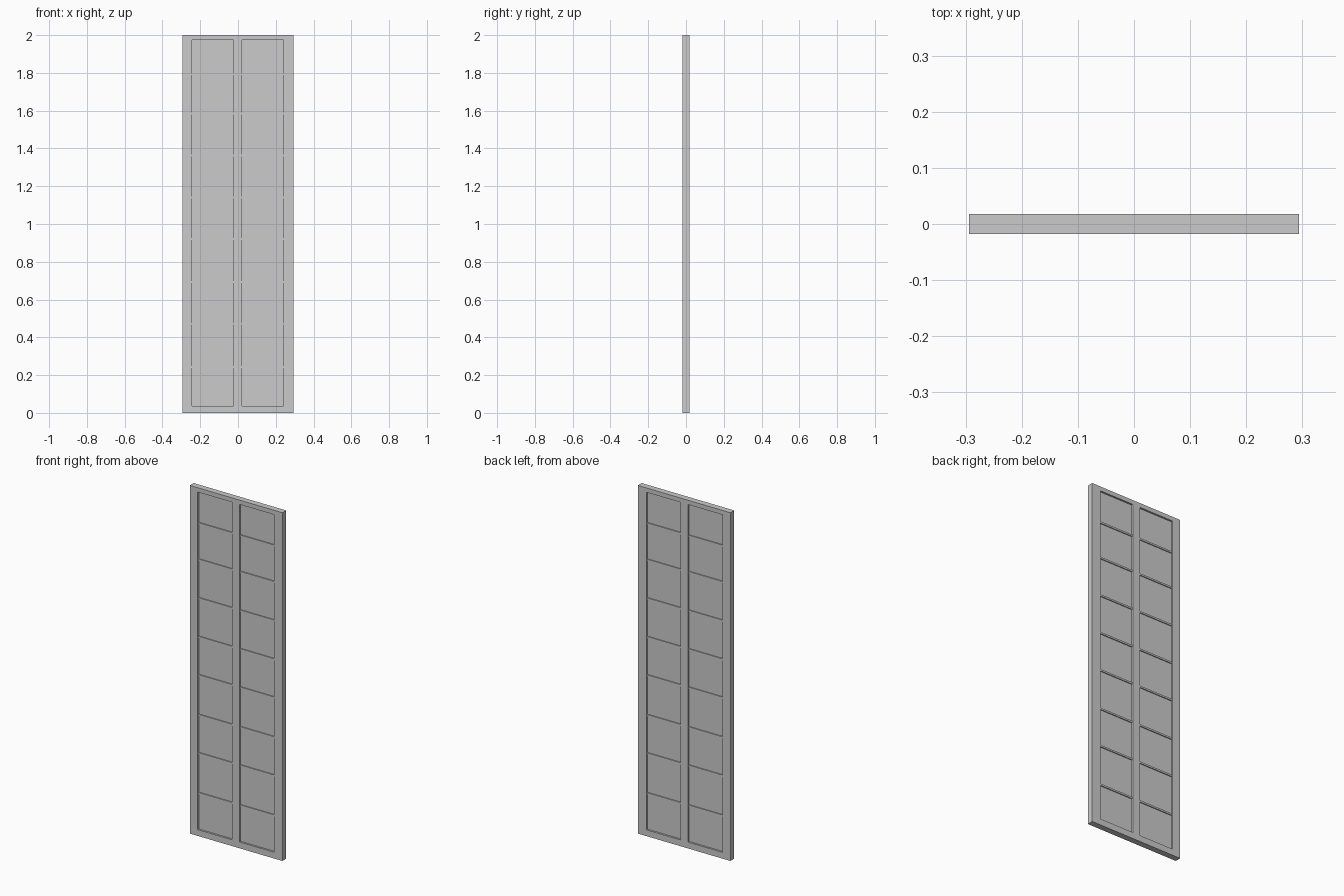
import bpy, bmesh

if "Cube" in bpy.data.objects:
    bpy.data.objects.remove(bpy.data.objects["Cube"])

XS = [-0.294, -0.244, -0.025, 0.022, 0.24, 0.294]   # stile edges
ZS = [0.0, 0.036, 1.975, 2.0]                       # rail edges
BAR_Z = [0.243, 0.472, 0.692, 0.92, 1.14, 1.362, 1.584, 1.793]
THICK, PANEL_T, BAR_T, BAR_H = 0.035, 0.014, 0.025, 0.01


def finish(name, bm):
    bmesh.ops.recalc_face_normals(bm, faces=bm.faces)
    mesh = bpy.data.meshes.new(name)
    bm.to_mesh(mesh)
    bm.free()
    ob = bpy.data.objects.new(name, mesh)
    bpy.context.collection.objects.link(ob)
    return ob


def box(name, x0, x1, thick, z0, z1):
    bm = bmesh.new()
    bmesh.ops.create_cube(bm, size=1)
    for v in bm.verts:
        v.co = (x1 if v.co.x > 0 else x0, v.co.y * thick, z1 if v.co.z > 0 else z0)
    return finish(name, bm)


# Frame: one sheet with two tall openings, thickened both ways
bm = bmesh.new()
grid = [[bm.verts.new((x, 0, z)) for z in ZS] for x in XS]
for i in range(len(XS) - 1):
    for j in range(len(ZS) - 1):
        if not (i in (1, 3) and j == 1):
            bm.faces.new((grid[i][j], grid[i + 1][j], grid[i + 1][j + 1], grid[i][j + 1]))
frame = finish("door_frame", bm)
solid = frame.modifiers.new("thickness", "SOLIDIFY")
solid.thickness = THICK
solid.offset = 0

# Recessed panels with thin horizontal bars across both faces
for side, i in (("left", 1), ("right", 3)):
    x0, x1 = XS[i], XS[i + 1]
    box(side + "_panel", x0, x1, PANEL_T, ZS[1], ZS[2])
    for n, z in enumerate(BAR_Z):
        box(f"{side}_bar_{n + 1}", x0, x1, BAR_T, z - BAR_H / 2, z + BAR_H / 2)
